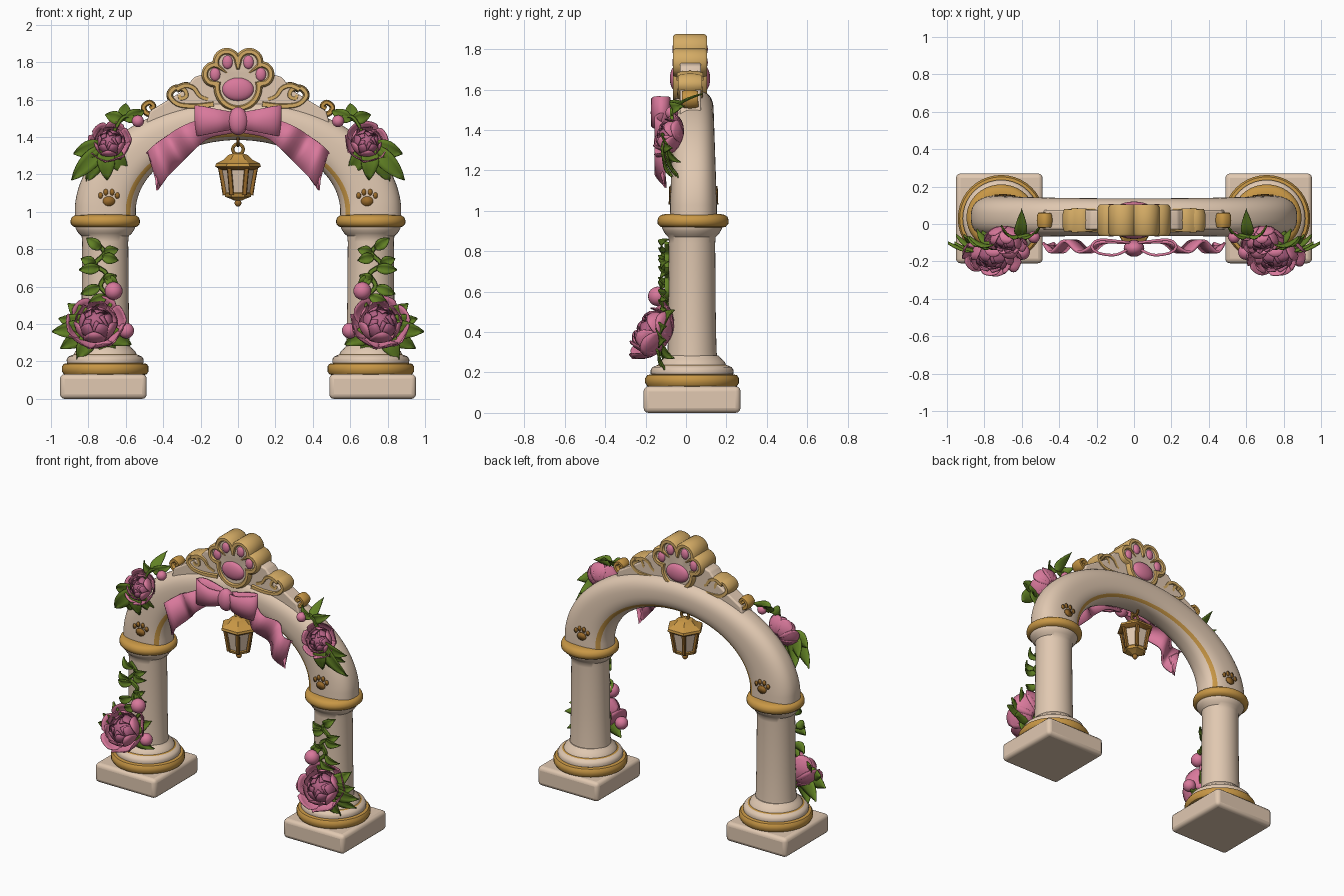
import bpy, bmesh, math
from mathutils import Vector as V
from math import sin, cos, pi, radians

if "Cube" in bpy.data.objects:
    bpy.data.objects.remove(bpy.data.objects["Cube"])

def mat(name, *c):
    m = bpy.data.materials.new(name)
    m.diffuse_color = (*c, 1)
    m.use_nodes = True
    m.node_tree.nodes["Principled BSDF"].inputs["Base Color"].default_value = m.diffuse_color
    return m

CREAM = mat("cream stone", .75, .58, .44)
GOLD = mat("gold", .58, .31, .06)
PALE = mat("pale gold", .66, .41, .13)
BRONZE = mat("bronze", .33, .15, .025)
PINK = mat("pink", .69, .19, .33)
MAUVE = mat("mauve", .45, .12, .23)
GREEN = mat("leaf green", .12, .22, .018)

def build(name, verts, faces, mats, rule=None, angle=40, thick=0, bevel=0):
    me = bpy.data.meshes.new(name)
    me.from_pydata([tuple(v) for v in verts], [], faces)
    ob = bpy.data.objects.new(name, me)
    bpy.context.collection.objects.link(ob)
    for m in mats:
        me.materials.append(m)
    if rule:
        for p in me.polygons:
            p.material_index = rule(p)
    bm = bmesh.new()
    bm.from_mesh(me)
    bmesh.ops.recalc_face_normals(bm, faces=bm.faces)
    bm.to_mesh(me)
    bm.free()
    if bevel:
        b = ob.modifiers.new("round", 'BEVEL')
        b.width, b.segments = bevel, 3
    if thick:
        s = ob.modifiers.new("thickness", 'SOLIDIFY')
        s.thickness, s.offset = thick, 0
    bpy.ops.object.select_all(action='DESELECT')
    bpy.context.view_layer.objects.active = ob
    ob.select_set(True)
    bpy.ops.object.shade_smooth_by_angle(angle=radians(angle))
    return ob

def loft(name, rings, mats, rule=None, **kw):
    n = len(rings[0])
    faces = [(i*n+j, i*n+(j+1) % n, (i+1)*n+(j+1) % n, (i+1)*n+j)
             for i in range(len(rings)-1) for j in range(n)]
    faces += [tuple(range(n)), tuple((len(rings)-1)*n+j for j in range(n))]
    return build(name, [v for r in rings for v in r], faces, mats, rule, **kw)

def lathe(name, prof, c, mats, rule=None, n=40, sy=1, **kw):
    rings = [[V((c[0]+r*cos(2*pi*j/n), c[1]+sy*r*sin(2*pi*j/n), z)) for j in range(n)] for r, z in prof]
    return loft(name, rings, mats, rule, **kw)

def ball(name, c, r, m, n=20):
    rings = [[V((c[0]+r[0]*sin(a)*cos(2*pi*j/n), c[1]+r[1]*sin(a)*sin(2*pi*j/n), c[2]+r[2]*cos(a)))
              for j in range(n)] for a in [pi*(i+.05)/12.1 for i in range(13)]]
    return loft(name, rings, [m])

def smooth_path(pts, k=6):
    p = [V(q) for q in pts]
    p = [2*p[0]-p[1]] + p + [2*p[-1]-p[-2]]
    out = []
    for i in range(1, len(p)-2):
        a, b, c, d = p[i-1:i+3]
        for t in [j/k for j in range(k)]:
            out.append(.5*(2*b+(c-a)*t+(2*a-5*b+4*c-d)*t*t+(3*b-a-3*c+d)*t**3))
    return out + [p[-2]]

def sweep(name, pts, r, depth, m, n=12, taper=1):
    """Tube along a path: r across in the front plane, depth along y."""
    p = smooth_path(pts)
    rings = []
    for i, q in enumerate(p):
        t = p[min(i+1, len(p)-1)] - p[max(i-1, 0)]
        side = V((-t.z, 0, t.x)).normalized()
        k = 1+(taper-1)*i/(len(p)-1)
        rings.append([q+side*r*k*cos(2*pi*j/n)+V((0, 1, 0))*depth*k*max(-.8, min(.8, sin(2*pi*j/n)))/.8
                      for j in range(n)])
    return loft(name, rings, [m])

def ring(name, c, R, r, m, face_x=False):
    vs, N, M = [], 20, 8
    for i in range(N):
        for j in range(M):
            a, b = 2*pi*i/N, 2*pi*j/M
            h, d = (R+r*cos(b))*cos(a), r*sin(b)
            vs.append(V(c)+V((d if face_x else h, h if face_x else d, (R+r*cos(b))*sin(a))))
    fs = [(i*M+j, i*M+(j+1) % M, (i+1) % N*M+(j+1) % M, (i+1) % N*M+j) for i in range(N) for j in range(M)]
    build(name, vs, fs, [m])

# ---- arch: tapered tube with gold lines along the inner edges
YC = .037
def section(t, f, off=0):
    rad, dep = V((.163*cos(t), 0, .108*sin(t))), .117-.017*sin(t)+off
    e = lambda v: math.copysign(abs(v)**.8, v)
    return V((.71*cos(t), YC, 1+.492*sin(t))) + rad*e(cos(f)) + V((0, dep*e(sin(f)), 0))
NA, NS = 64, 48
rings = [[section(pi*i/NA, 2*pi*j/NS) for j in range(NS)] for i in range(NA+1)]
for rr, dz in ((rings[0], -.05), (rings[-1], -.05)):
    for v in rr:
        v.z += dz
loft("arch", rings, [CREAM, GOLD], lambda p: int(p.index < NA*NS and 17 <= min(p.index % NS, 47-p.index % NS) <= 18))

# ---- columns with plinths, base rings and collars
for s, side in ((-1, "left"), (1, "right")):
    c = (s*.71, .03)
    vs = [(s*.72+x, .03+y, z) for z in (0, .132) for x, y in ((-.232, -.24), (.232, -.24), (.232, .24), (-.232, .24))]
    build(side+"_plinth", vs, [(0, 1, 2, 3), (4, 5, 6, 7), (0, 1, 5, 4), (1, 2, 6, 5), (2, 3, 7, 6), (3, 0, 4, 7)],
          [CREAM], bevel=.025)
    lathe(side+"_base_ring", [(.2, .125), (.222, .132), (.232, .148), (.232, .172), (.222, .187), (.19, .193)], c, [GOLD])
    lathe(side+"_base_moulding", [(.19, .185), (.205, .193), (.206, .21), (.197, .226), (.178, .234), (.168, .238),
          (.16, .255), (.145, .268), (.13, .285)], c, [CREAM, GOLD], lambda p: int(.234 < p.center.z < .238))
    lathe(side+"_column", [(.135, .26), (.13, .31), (.126, .5), (.123, .84), (.126, .87), (.142, .885), (.152, .9),
          (.16, .915), (.16, .935)], c, [CREAM], sy=.93)
    lathe(side+"_collar", [(.14, .915), (.17, .921), (.184, .935), (.186, .952), (.18, .97), (.165, .98), (.14, .985)],
          (s*.71, .035), [GOLD], sy=.95)

    # painted paw prints on both faces of the arch
    for face, fy in (("front", -1), ("back", 1)):
        vs, fs = [], []
        for dx, dz, rx, rz in ((0, -.018, .033, .026), (-.045, .012, .012, .017), (.045, .012, .012, .017),
                               (-.017, .03, .012, .018), (.017, .03, .012, .018)):
            b = len(vs)
            for k in range(14):
                x, z = dx+rx*cos(2*pi*k/14), 1.075+dz+rz*sin(2*pi*k/14)
                t = math.asin((z-1)/.492)
                u = max(-.95, min(.95, (.69+x-.71*cos(t))/.163))
                vs.append((s*(.69+x), section(t, fy*math.acos(math.copysign(abs(u)**1.25, u)), .004).y, z))
            fs.append(tuple(range(b, b+14)))
        build(f"{side}_{face}_paw_print", vs, fs, [BRONZE], thick=.006)

# ---- crest: scalloped paw slab with recessed cream face and pink pads
LOBES = [(0, -.035, .13), (.125, .035, .07), (-.125, .035, .07), (.06, .1, .076), (-.06, .1, .076)]
def paw(shrink, y, n=96):
    out = []
    for k in range(n):
        d, best = V((cos(2*pi*k/n), sin(2*pi*k/n))), 0
        for x, z, r in LOBES:
            b = d.x*x+d.y*z
            q = b*b-(x*x+z*z)+(r-shrink)**2
            if q > 0:
                best = max(best, b+q**.5)
        out.append(V((best*d.x, y, 1.70+best*d.y)))
    return out
half = [(.034, -.052), (.028, -.064), (.01, -.064), (0, -.05)]
crest = [paw(a, .02+(y-.02)*k) for k, hs in ((1, half), (-1, half[::-1])) for a, y in hs]
loft("paw_crest", crest, [PALE, CREAM], lambda p: int(len(p.vertices) > 4))
for fy in (-.05, .09):
    ball("palm_pad", (0, fy, 1.655), (.085, .03, .062), PINK)
    for x, z in ((.122, 1.735), (-.122, 1.735), (.056, 1.80), (-.056, 1.80)):
        ball("toe_pad", (x, fy, z), (.028, .018, .036), PINK)

# ---- crest scrolls and cream backing
prof = [(0, 1.54), (.5, 1.44), (.47, 1.54), (.37, 1.6), (.29, 1.65), (.235, 1.72), (.17, 1.74), (0, 1.74)]
for s, side in ((-1, "left"), (1, "right")):
    loft(side+"_crest_backing", [[V((s*x, y, z)) for x, z in prof] for y in (-.03, .075)], [CREAM], bevel=.01)
    for nm, pts, r, d, m in (
        ("big_volute", [(.13, 1.575), (.23, 1.565), (.32, 1.575), (.365, 1.62), (.34, 1.66), (.29, 1.655),
                        (.275, 1.62), (.305, 1.605), (.315, 1.625)], .02, .065, PALE),
        ("rising_scroll", [(.33, 1.655), (.28, 1.675), (.235, 1.66), (.205, 1.62), (.16, 1.6)], .02, .066, PALE),
        ("small_volute", [(.33, 1.60), (.38, 1.555), (.43, 1.525), (.485, 1.525), (.505, 1.56), (.475, 1.585),
                          (.45, 1.565), (.47, 1.55)], .017, .045, GOLD)):
        sweep(f"{side}_{nm}", [(s*x, .02, z) for x, z in pts], r, d, m, taper=.8)

# ---- ribbon bow
def ribbon(name, rows, notch=0):
    p = smooth_path([r[0] for r in rows])
    h = smooth_path([r[1] for r in rows])
    vs = [q+k*w for q, w in zip(p, h) for k in (-1, 0, 1)]
    if notch:
        vs[-2] = p[-notch]
    fs = [(i*3+j, i*3+j+1, i*3+j+4, i*3+j+3) for i in range(len(p)-1) for j in (0, 1)]
    build(name, vs, fs, [PINK], thick=.014, angle=60)
for s, side in ((-1, "left"), (1, "right")):
    loop = [(.02, -.13, .045), (.1, -.165, .06), (.19, -.155, .078), (.225, -.12, .08), (.18, -.085, .075), (.02, -.1, .045)]
    ribbon(side+"_bow_loop", [((s*x, y, 1.487), (0, 0, h)) for x, y, h in loop])
    tail = [(.04, -.1, 1.46, .01, .04), (.17, -.1, 1.445, .02, .05), (.26, -.15, 1.4, .035, .06),
            (.34, -.09, 1.335, .035, .075), (.41, -.15, 1.275, .035, .085), (.46, -.1, 1.215, .028, .1)]
    ribbon(side+"_bow_tail", [((s*x, y, z), (s*a, 0, b)) for x, y, z, a, b in tail], notch=6)
ball("bow_knot", (0, -.13, 1.485), (.055, .045, .075), PINK)

# ---- hanging lantern
L = (0, .01)
ring("lantern_hook", (0, .01, 1.385), .03, .009, BRONZE, True)
ring("lantern_link", (0, .01, 1.335), .028, .009, GOLD)
lathe("lantern_roof", [(.02, 1.315), (.05, 1.305), (.075, 1.28), (.118, 1.258), (.122, 1.243), (.1, 1.228), (.085, 1.222)],
      L, [GOLD, BRONZE], lambda p: int(p.center.z < 1.25), n=6, angle=25)
lathe("lantern_panes", [(.092, 1.235), (.066, 1.09)], L, [CREAM], n=6, angle=20)
lathe("lantern_floor", [(.068, 1.105), (.074, 1.098), (.068, 1.08), (.035, 1.068), (.02, 1.06)], L, [GOLD], n=6, angle=20)
ball("lantern_finial", (0, .01, 1.048), (.018, .018, .02), BRONZE, 12)
for k in range(6):
    a = k*pi/3
    sweep("lantern_post", [(r*cos(a), .01+r*sin(a), z) for r, z in ((.094, 1.235), (.081, 1.165), (.069, 1.09))],
          .013, .011, BRONZE, n=8)

# ---- flowers and foliage
def peony(name, c, axis, R):
    w = V(axis).normalized()
    u = w.cross(V((0, 0, 1))).normalized()
    v = w.cross(u)
    vs, fs, idx = [], [], []
    layers = [(7, 1, 74, .62, .2, 0), (6, .84, 48, .6, .1, 0), (6, .72, 30, .62, .04, 1), (5, .64, 16, .66, 0, 1), (4, .54, 6, .8, 0, 1)]
    for li, (n, r, tip, wid, flare, mi) in enumerate(layers):
        for k in range(n):
            b = len(vs)
            for i in range(7):
                t = i/6
                th = radians(160+(tip-160)*t)
                for j in range(-3, 4):
                    az = 2*pi*(k+.5*li)/n + wid*j/3*(1-.45*t**4)*(1+.1*k % .2)
                    q = th + radians(10)*(j/3)**2*t
                    rr = R*(r*(.8+.2*t)+flare*t*t-.05*j/6*t)
                    vs.append(V(c)+rr*(w*cos(q)*.85+(u*cos(az)+v*sin(az))*sin(q)))
            for i in range(6):
                for j in range(6):
                    fs.append((b+i*7+j, b+i*7+j+1, b+i*7+j+8, b+i*7+j+7))
                    idx.append(mi)
    build(name, vs, fs, [PINK, MAUVE], lambda p: idx[p.index], thick=.005, angle=60)
    ball(name+"_heart", c, (R*.5,)*3, MAUVE)

def leaves(name, items):
    vs, fs = [], []
    for base, tip, wd in items:
        base, tip = V(base), V(tip)
        d = tip-base
        side = d.cross(V((0, 1, .15))).normalized()
        b = len(vs)
        for i in range(8):
            t = i/7
            w = wd*(sin(pi*t**.85)**.8 if 0 < t < 1 else .03)
            for j in (-1, -.5, 0, .5, 1):
                vs.append(base+d*t+side*w*j+V((0, -.03*sin(pi*t)-.012*abs(j)+.015*t*t, 0)))
        fs += [(b+i*5+j, b+i*5+j+1, b+i*5+j+6, b+i*5+j+5) for i in range(7) for j in range(4)]
    build(name, vs, fs, [GREEN], thick=.005, angle=60)

LOW = [(.995, .36), (.95, .27), (.86, .21), (.66, .22), (.57, .29), (.91, .51), (.96, .43), (.62, .45)]
HIGH = [(.89, 1.17), (.81, 1.16), (.70, 1.17), (.59, 1.2), (.88, 1.31), (.84, 1.24)]
VINE = [(.72, .45), (.675, .53), (.735, .6), (.705, .67), (.765, .72), (.715, .78), (.76, .84)]
SPRIG = [(.735, .6, .84, .56), (.72, .63, .65, .66), (.735, .7, .85, .69), (.76, .72, .84, .75), (.73, .76, .64, .74),
         (.72, .78, .64, .8), (.73, .8, .81, .86), (.7, .55, .8, .51), (.71, .66, .64, .59)]
for s, side in ((-1, "left"), (1, "right")):
    peony(side+"_lower_peony", (s*.758, -.165, .40), (s*.1, -.8, .5), .135)
    peony(side+"_upper_peony", (s*.685, -.085, 1.37), (s*.15, -.9, .4), .098)
    for x, y, z, r in ((.665, -.14, .577, .048), (.598, -.15, .365, .042), (.535, -.07, 1.485, .032)):
        ball(side+"_bud", (s*x, y, z), (r, r, r), PINK)
    sweep(side+"_vine", [(s*x, -.095, z) for x, z in VINE], .012, .012, GREEN, n=8)
    sweep(side+"_upper_stem", [(s*x, y, z) for x, y, z in ((.68, -.07, 1.4), (.62, -.07, 1.5), (.57, -.06, 1.51), (.54, -.07, 1.49))],
          .009, .009, GREEN, n=8)
    leaves(side+"_lower_leaves", [((s*.76, -.1, .38), (s*x, -.11+.04*(i % 2), z), .05) for i, (x, z) in enumerate(LOW)])
    leaves(side+"_upper_leaves", [((s*.71, -.08, 1.36), (s*x, -.08+.04*(i % 2), z), .048) for i, (x, z) in enumerate(HIGH)]
           + [((s*.61, -.05, 1.49), (s*x, y, z), .035) for x, y, z in ((.71, -.02, 1.52), (.60, .07, 1.58), (.5, -.02, 1.54))])
    leaves(side+"_vine_leaves", [((s*a, -.09, b), (s*c, -.1, d), .03) for a, b, c, d in SPRIG])
